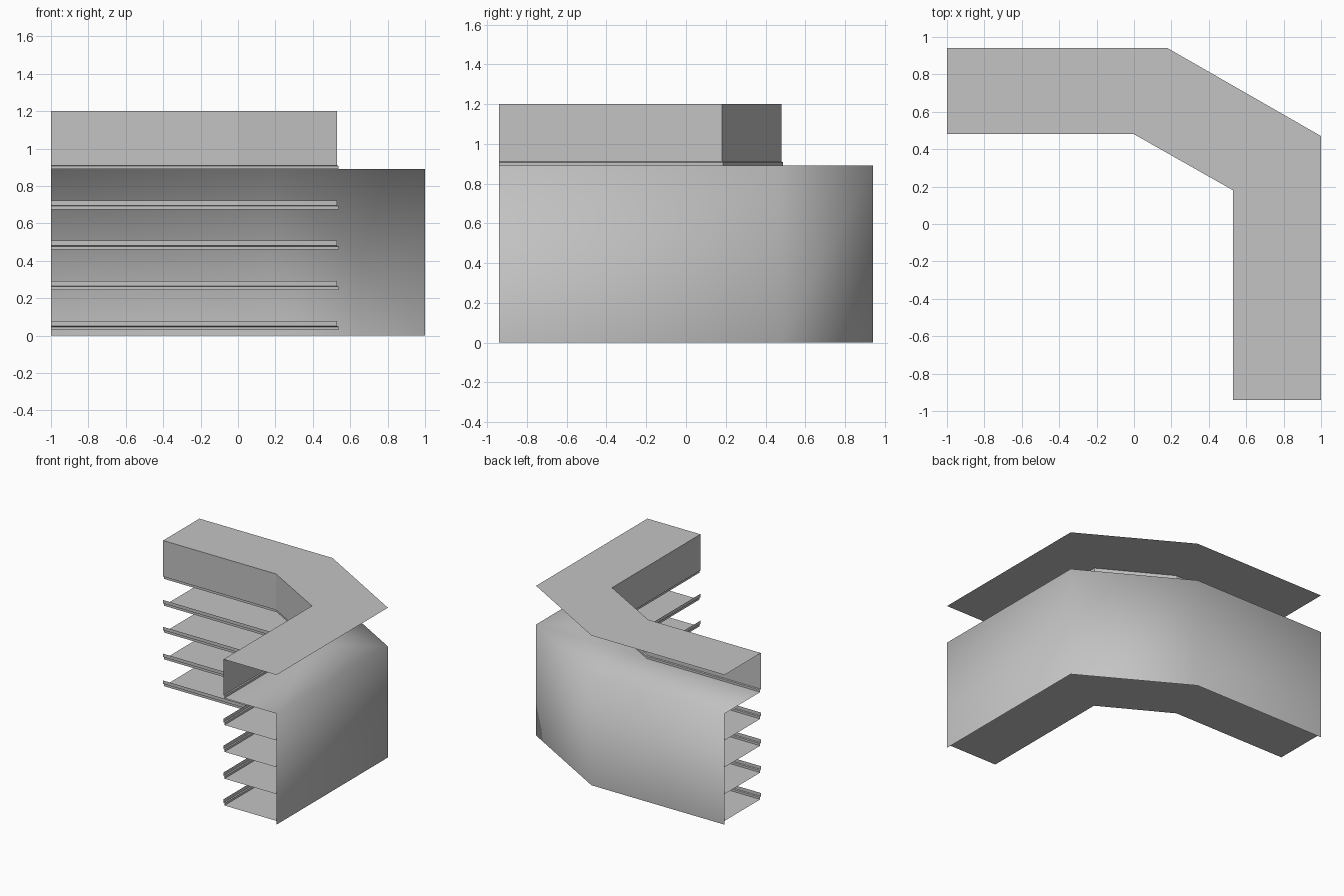
import bpy
from mathutils import Vector

if "Cube" in bpy.data.objects:
    bpy.data.objects.remove(bpy.data.objects["Cube"])

# Plan of the corner unit: back line and front line, paired point by point
BACK = [Vector(p) for p in [(-1, 0.94), (0.18, 0.94), (1, 0.47), (1, -0.94)]]
FRONT = [Vector(p) for p in [(-1, 0.48), (0, 0.48), (0.53, 0.18), (0.53, -0.94)]]

grey = bpy.data.materials.new("light_grey_metal")
grey.diffuse_color = (0.55, 0.55, 0.55, 1)
grey.use_nodes = True
grey.node_tree.nodes["Principled BSDF"].inputs["Base Color"].default_value = grey.diffuse_color


def sweep(name, profile, smooth=False):
    """Sweep a (depth, height) profile along the plan; depth 0 = front, 1 = back."""
    verts, faces = [], []
    n = len(FRONT)
    for t, z in profile:
        for f, b in zip(FRONT, BACK):
            p = f.lerp(b, t)
            verts.append((p.x, p.y, z))
    for r in range(len(profile) - 1):
        for i in range(n - 1):
            a = r * n + i
            faces.append((a, a + 1, a + n + 1, a + n))
    mesh = bpy.data.meshes.new(name)
    mesh.from_pydata(verts, [], faces)
    mesh.materials.append(grey)
    for poly in mesh.polygons:
        poly.use_smooth = smooth
    mesh.update()
    obj = bpy.data.objects.new(name, mesh)
    bpy.context.collection.objects.link(obj)
    return obj


# Back wall, softly shaded into the top shelf board
sweep("back_wall_and_top_shelf", [(0.018, 0.89), (1, 0.89), (1, 0)], smooth=True)

# Lower shelf boards and the stepped price rail along every front edge
for i in range(5):
    z = 0.03 + 0.215 * i
    if i < 4:
        sweep(f"shelf_{i + 1}", [(0.018, z), (1, z)])
    rail_top = z + (0.048 if i < 4 else 0.025)
    sweep(f"price_rail_{i + 1}",
          [(0, rail_top), (0, z + 0.021), (0.018, z + 0.017), (0.018, z)])

# Header: front fascia and thin canopy, open at the ends and back
sweep("header_fascia", [(0, 1.2), (0, 0.915)])
sweep("header_canopy", [(0, 1.2), (1, 1.2)])
